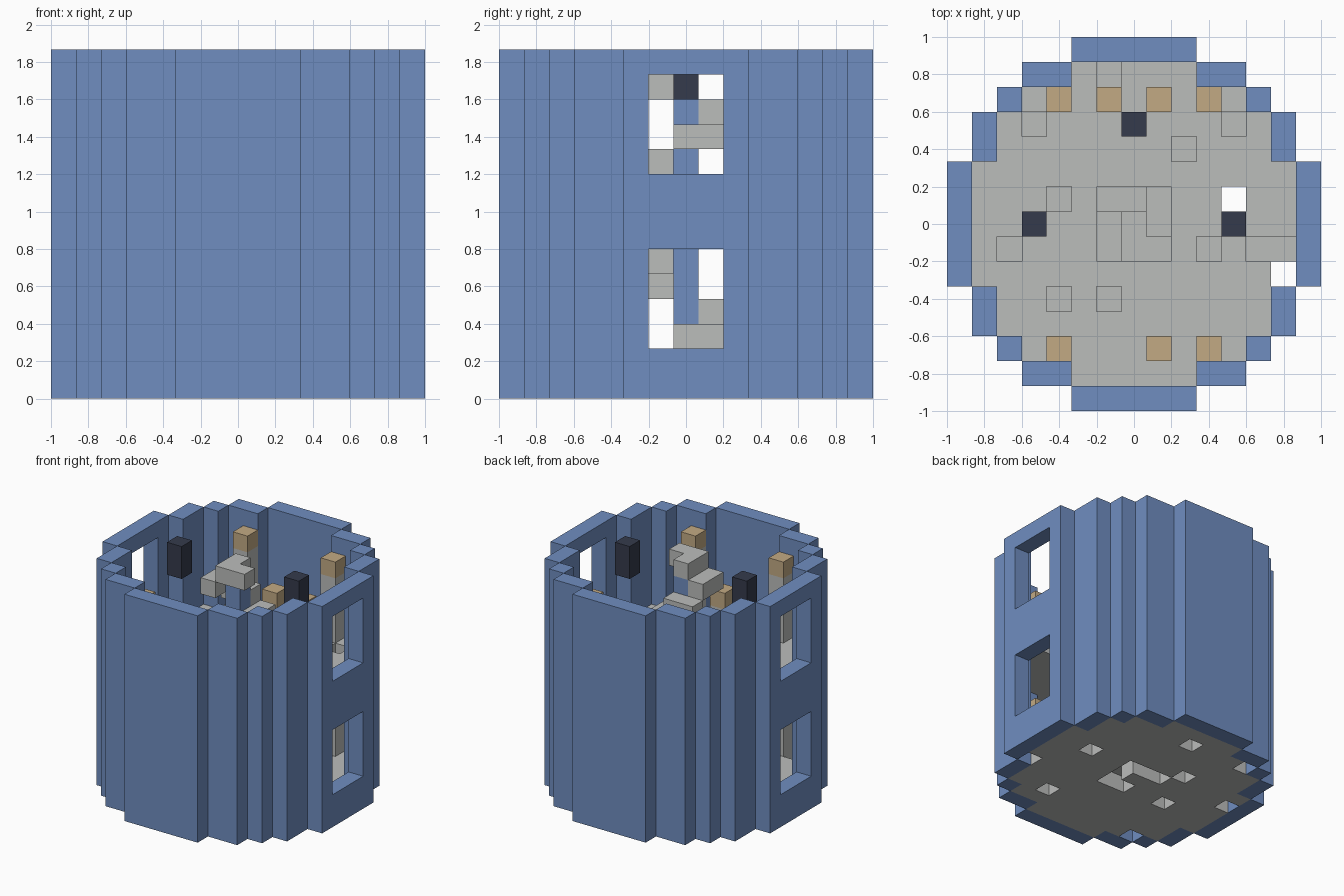
import bpy
import bmesh
from mathutils import Vector

if "Cube" in bpy.data.objects:
    bpy.data.objects.remove(bpy.data.objects["Cube"], do_unlink=True)

N = 15            # blocks across
H = 14            # blocks high
STOREY = 7
U = 2 / N         # block size


def material(name, rgb):
    m = bpy.data.materials.new(name)
    m.use_nodes = True
    m.diffuse_color = (*rgb, 1)
    m.node_tree.nodes["Principled BSDF"].inputs["Base Color"].default_value = (*rgb, 1)
    return m


blue = material("blue wall", (0.16, 0.27, 0.53))
grey = material("grey stone", (0.50, 0.51, 0.50))
tan = material("tan wood", (0.54, 0.40, 0.23))
dark = material("dark slate", (0.035, 0.043, 0.072))

parts = {}        # part name -> (material, cells)
owner = {}        # cell -> part name


def part(name, mat, cells):
    cells = [c for c in cells if c not in owner]
    parts[name] = (mat, cells)
    for c in cells:
        owner[c] = name


# Stepped round plan: half widths per row, outside and inside
OUTER = [7, 7, 7, 6, 6, 5, 4, 2]
INNER = [6, 6, 6, 5, 5, 4, 2, -1]
plan = [(x, y) for x in range(N) for y in range(N)]
inside = [(x, y) for x, y in plan if abs(x - 7) <= INNER[abs(y - 7)]]
ring = [(x, y) for x, y in plan
        if INNER[abs(y - 7)] < abs(x - 7) <= OUTER[abs(y - 7)]]


def is_window(x, y, z):
    return abs(x - 7) == 7 and abs(y - 7) <= 1 and 2 <= z % STOREY <= 5


part("outer_wall", blue, [(x, y, z) for x, y in ring for z in range(H)
                          if not is_window(x, y, z)])

# Spiral stair: two blocks per level, one turn every four levels
TURN = [[(6, 7), (6, 6)], [(7, 6), (8, 6)], [(8, 7), (8, 8)], [(7, 8), (6, 8)]]
part("stair_cap", grey, [(7, 7, H - 1)])
part("spiral_stair", grey, [(x, y, z) for z in range(H) for x, y in TURN[z % 4]])

# Worn floors with missing blocks and a stairwell
well = {(x, y) for x in (6, 7, 8) for y in (6, 7, 8)} - {(7, 7)}
lower_gaps = {(11, 8), (7, 12), (10, 3), (4, 6), (5, 9), (3, 12), (1, 8), (3, 2), (13, 5)}
upper_gaps = {(3, 11), (11, 11), (6, 13), (9, 10), (4, 8), (2, 6), (4, 4), (6, 4),
              (10, 6), (12, 6), (13, 6), (13, 5), (11, 8)}
for name, z, gaps in (("lower_floor", 0, lower_gaps), ("upper_floor", STOREY, upper_gaps)):
    part(name, grey, [(x, y, z) for x, y in inside if (x, y) not in gaps | well])

part("stair_pillar", blue, [(7, 7, z) for z in range(1, H - 1)])

# Posts: grey shafts with tan tops
corners = [(x, y) for x in (4, 10) for y in (2, 12)]
for level, base in (("lower", 1), ("upper", STOREY + 1)):
    part(level + "_post_shafts", grey,
         [(x, y, base + k) for x, y in corners for k in range(4)])
    part(level + "_post_tops", tan, [(x, y, base + 4) for x, y in corners])

# Low stands on the upper floor
stands = [(6, 12), (8, 12), (8, 2)]
part("stand_bases", grey, [(x, y, STOREY + 1) for x, y in stands])
part("stand_tops", tan, [(x, y, STOREY + 2) for x, y in stands])

# Hanging lanterns and a dark block between the stands
part("lanterns", dark, [(x, 7, z) for x in (3, 11) for z in (H - 2, H - 1)])
part("dark_block", dark, [(7, 11, STOREY + 1)])


def build(name, mat, cells):
    """Join blocks into one mesh, keeping only the exposed sides."""
    bm = bmesh.new()
    for c in cells:
        centre = Vector(c) + Vector((0.5, 0.5, 0.5))
        for axis in range(3):
            for sign in (-1, 1):
                n = Vector((0, 0, 0))
                n[axis] = sign
                if tuple(int(a + b) for a, b in zip(c, n)) in owner:
                    continue
                u = Vector((0, 0, 0))
                u[(axis + 1) % 3] = 0.5
                v = n.cross(u)
                mid = centre + n * 0.5
                quad = [mid - u - v, mid + u - v, mid + u + v, mid - u + v]
                bm.faces.new([bm.verts.new(((p.x - N / 2) * U, (p.y - N / 2) * U, p.z * U))
                              for p in quad])
    bmesh.ops.remove_doubles(bm, verts=bm.verts, dist=0.001)
    bmesh.ops.dissolve_limit(bm, angle_limit=0.01, verts=bm.verts, edges=bm.edges)
    mesh = bpy.data.meshes.new(name)
    bm.to_mesh(mesh)
    bm.free()
    mesh.materials.append(mat)
    bpy.context.collection.objects.link(bpy.data.objects.new(name, mesh))


for name, (mat, cells) in parts.items():
    build(name, mat, cells)
